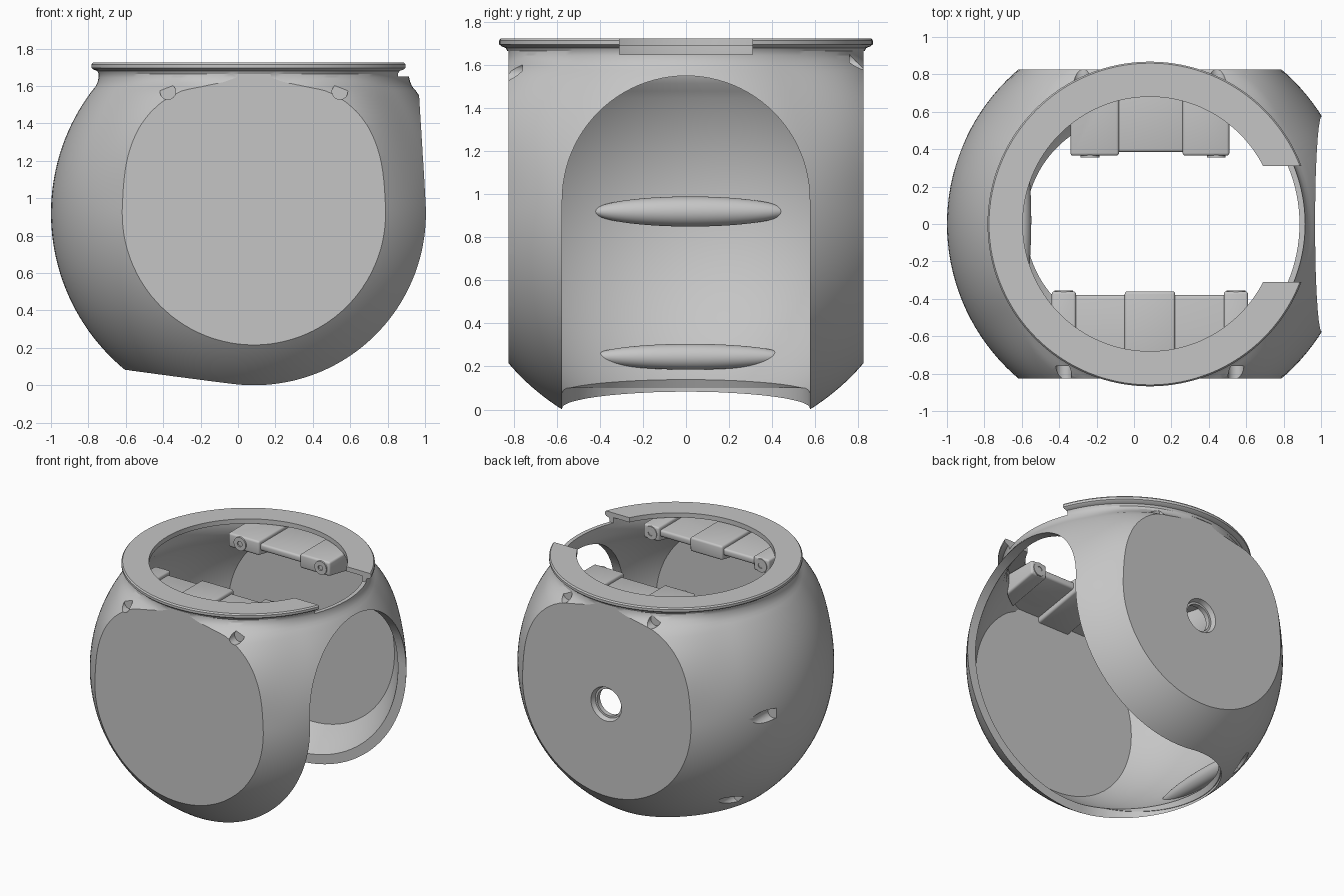
import bpy, bmesh, math
from mathutils import Matrix, Vector

old = bpy.data.objects.get("Cube")
if old:
    bpy.data.objects.remove(old)

CX, CZ, R_OUT, R_IN = 0.085, 0.92, 1.085, 1.026
FLAT, INNER_FLAT, SLOT = 0.825, 0.755, 0.575

grey = bpy.data.materials.new("light grey plastic")
grey.use_nodes = True
colour = (0.56, 0.56, 0.56, 1)
grey.diffuse_color = colour
grey.node_tree.nodes["Principled BSDF"].inputs["Base Color"].default_value = colour


def finish(bm, name):
    bmesh.ops.recalc_face_normals(bm, faces=bm.faces)
    mesh = bpy.data.meshes.new(name)
    bm.to_mesh(mesh)
    bm.free()
    mesh.materials.append(grey)
    ob = bpy.data.objects.new(name, mesh)
    bpy.context.collection.objects.link(ob)
    return ob


def lathe(name, profile, steps=128):
    """Revolve (radius, z) points about the vertical axis of the shell."""
    bm = bmesh.new()
    verts = [bm.verts.new((r, 0, z)) for r, z in profile]
    edges = [bm.edges.new(pair) for pair in zip(verts, verts[1:])]
    bmesh.ops.spin(bm, geom=verts + edges, axis=(0, 0, 1), cent=(0, 0, 0),
                   angle=math.tau, steps=steps)
    bmesh.ops.remove_doubles(bm, verts=bm.verts, dist=1e-4)
    bmesh.ops.translate(bm, verts=bm.verts, vec=(CX, 0, 0))
    return finish(bm, name)


def box(name, low, high):
    low, high = Vector(low), Vector(high)
    bm = bmesh.new()
    bmesh.ops.create_cube(bm, size=1, matrix=Matrix.Translation((low + high) / 2)
                          @ Matrix.Diagonal((high - low).to_4d()))
    return finish(bm, name)


def rod(name, start, end, radius, radius2=None, segments=32):
    start, end = Vector(start), Vector(end)
    axis = end - start
    bm = bmesh.new()
    bmesh.ops.create_cone(
        bm, cap_ends=True, segments=segments, radius1=radius,
        radius2=radius if radius2 is None else radius2, depth=axis.length,
        matrix=Matrix.Translation((start + end) / 2)
        @ axis.to_track_quat('Z', 'Y').to_matrix().to_4x4())
    return finish(bm, name)


def wedge(name, x0, x1, outline):
    """Extrude a (y, z) outline from x0 to x1."""
    bm = bmesh.new()
    face = bm.faces.new([bm.verts.new((x0, y, z)) for y, z in outline])
    new = bmesh.ops.extrude_face_region(bm, geom=[face])["geom"]
    bmesh.ops.translate(bm, vec=(x1 - x0, 0, 0),
                        verts=[g for g in new if isinstance(g, bmesh.types.BMVert)])
    return finish(bm, name)


def activate(ob):
    bpy.ops.object.select_all(action='DESELECT')
    bpy.context.view_layer.objects.active = ob
    ob.select_set(True)


def cut(ob, *cutters, operation='DIFFERENCE'):
    for cutter in cutters:
        mod = ob.modifiers.new("cut", 'BOOLEAN')
        mod.operation, mod.solver, mod.object = operation, 'EXACT', cutter
        activate(ob)
        bpy.ops.object.modifier_apply(modifier=mod.name)
        bpy.data.objects.remove(cutter)


def smooth(ob):
    activate(ob)
    bpy.ops.object.shade_smooth_by_angle(angle=math.radians(30))


def arc(radius, neck, steps=56):
    """Sphere profile from the bottom pole up to the neck radius."""
    top = math.pi - math.asin(neck / radius)
    return [(radius * math.sin(top * i / steps), CZ - radius * math.cos(top * i / steps))
            for i in range(steps + 1)]


def side_boxes(name, y, top):
    """Boxes that trim everything beyond +y and -y, below a given height."""
    return [box(name, (-2, min(s * y, s * 2), -1), (2, max(s * y, s * 2), top))
            for s in (-1, 1)]


def slot_end():
    """Tapered round end of the bottom opening."""
    return rod("slot_end_cutter", (-0.03, 0, 0.09), (-0.03, 0, 0.6), SLOT, 0.32, 96)


# Outer body with filleted neck and rounded flange
shell = lathe("shell", arc(R_OUT, 0.865) + [
    (0.848, 1.595), (0.836, 1.62), (0.83, 1.645), (0.83, 1.665), (0.838, 1.68),
    (0.858, 1.688), (0.868, 1.697), (0.868, 1.715), (0.86, 1.725), (0, 1.725)])

# Fuller shoulders beside the tops of the flats
for v in shell.data.vertices:
    angle = math.atan2(abs(v.co.x - CX), abs(v.co.y))
    if angle < math.pi / 3 and 0.95 < v.co.z < 1.66:
        rise = min((v.co.z - 0.95) / 0.55, (1.66 - v.co.z) / 0.1, 1)
        grow = 1 + 0.058 * rise * rise * (3 - 2 * rise) * math.sin(3 * angle) ** 2
        v.co.x = CX + (v.co.x - CX) * grow
        v.co.y *= grow
cut(shell, *side_boxes("flat_cutter", FLAT, 1.665))

# Hollow interior with flat cheeks
hollow = lathe("hollow", arc(R_IN, 0.86) + [
    (0.83, 1.515), (0.81, 1.56), (0.8, 1.62), (0.8, 1.69), (0.68, 1.69), (0.68, 2), (0, 2)])
cut(hollow, *side_boxes("cheek_cutter", INNER_FLAT, 1.6))
cut(shell, hollow)

# Arched side opening that runs on through the bottom
cut(shell,
    rod("arch_cutter", (0.3, 0, 0.975), (1.6, 0, 0.975), SLOT, segments=96),
    box("slot_cutter", (-0.03, -SLOT, -1), (1.6, SLOT, 0.975)),
    rod("slot_mouth_cutter", (-0.03, 0, -1), (-0.03, 0, 0.1), SLOT, segments=96),
    slot_end())

# Gap in the flange above the arch
cut(shell, box("flange_gap_cutter", (0.4, -0.31, 1.65), (1.2, 0.31, 1.9)))

# Countersunk hole in the back flat
cut(shell, rod("hole_cutter", (0.09, 0.6, 0.91), (0.09, 1, 0.91), 0.1, segments=48),
    rod("countersink_cutter", (0.09, 0.79, 0.91), (0.09, 0.86, 0.91), 0.115, 0.14, 48))

# Screw recesses around the neck
for x, y, z in ((-0.375, -1, 1.57), (0.545, -1, 1.57), (-0.28, 1, 1.62), (0.45, 1, 1.62)):
    cut(shell, rod("recess_cutter", (x, y, z), (x, y * 0.76, z), 0.042))

# Long swollen bosses inside the rounded wall, with screw recesses outside
centre = Vector((CX, 0, CZ))
for name, d, reach, thick in (("upper_wall_boss", Vector((-1, 0, 0)), 0.95, 0.07),
                              ("lower_wall_boss", Vector((-0.717, 0, -0.697)), 0.968, 0.06)):
    bm = bmesh.new()
    bmesh.ops.create_uvsphere(
        bm, u_segments=32, v_segments=24, radius=1,
        matrix=Matrix.Translation(centre + d * reach + Vector((0, 0.02, 0)))
        @ Matrix.Diagonal((thick, 0.45, thick, 1)))
    boss = finish(bm, name)
    p = centre + d * 1.018
    for part in (shell, boss):
        cut(part, rod("recess_cutter", p + Vector((0, 0.29, 0)), p + Vector((0, 0.8, 0)), 0.045))
    cut(boss, slot_end())
    smooth(boss)
smooth(shell)
for face in shell.data.polygons:
    if abs(face.normal.y) > 0.9999:
        face.use_smooth = False


# Mounting brackets below the flange: sloped underside, trimmed to the neck
def bracket(name, x0, x1, side, tip, low, root_low, top):
    ob = wedge(name, x0, x1, [(side * tip, top), (side * tip, low),
                              (side * 0.79, root_low), (side * 0.79, top)])
    mod = ob.modifiers.new("round", 'BEVEL')
    mod.width, mod.segments = 0.015, 3
    activate(ob)
    bpy.ops.object.modifier_apply(modifier=mod.name)
    cut(ob, rod("neck_trim", (CX, 0, 1), (CX, 0, 2), 0.815, segments=96),
        operation='INTERSECT')
    smooth(ob)


for name, x0, x1, side, tip in (
        ("front_left_rib", 0.48, 0.61, -1, 0.36), ("front_middle_rib", -0.05, 0.22, -1, 0.36),
        ("front_right_rib", -0.44, -0.31, -1, 0.36),
        ("back_left_rib", 0.26, 0.51, 1, 0.365), ("back_right_rib", -0.34, -0.08, 1, 0.365)):
    bracket(name, x0, x1, side, tip, 1.58, 1.5, 1.685)
bracket("front_plate", -0.43, 0.6, -1, 0.38, 1.61, 1.54, 1.66)
bracket("back_plate", -0.1, 0.28, 1, 0.385, 1.61, 1.54, 1.66)

# Screw sockets on the ends of the ribs
for name, x, side in (("front_left", 0.545, -1), ("front_right", -0.375, -1),
                      ("back_left", 0.44, 1), ("back_right", -0.235, 1)):
    socket = rod(name + "_socket", (x, side * 0.355, 1.63), (x, side * 0.5, 1.63), 0.05)
    cut(socket, rod("socket_cutter", (x, side * 0.3, 1.63), (x, side * 0.42, 1.63), 0.02))
    smooth(socket)
